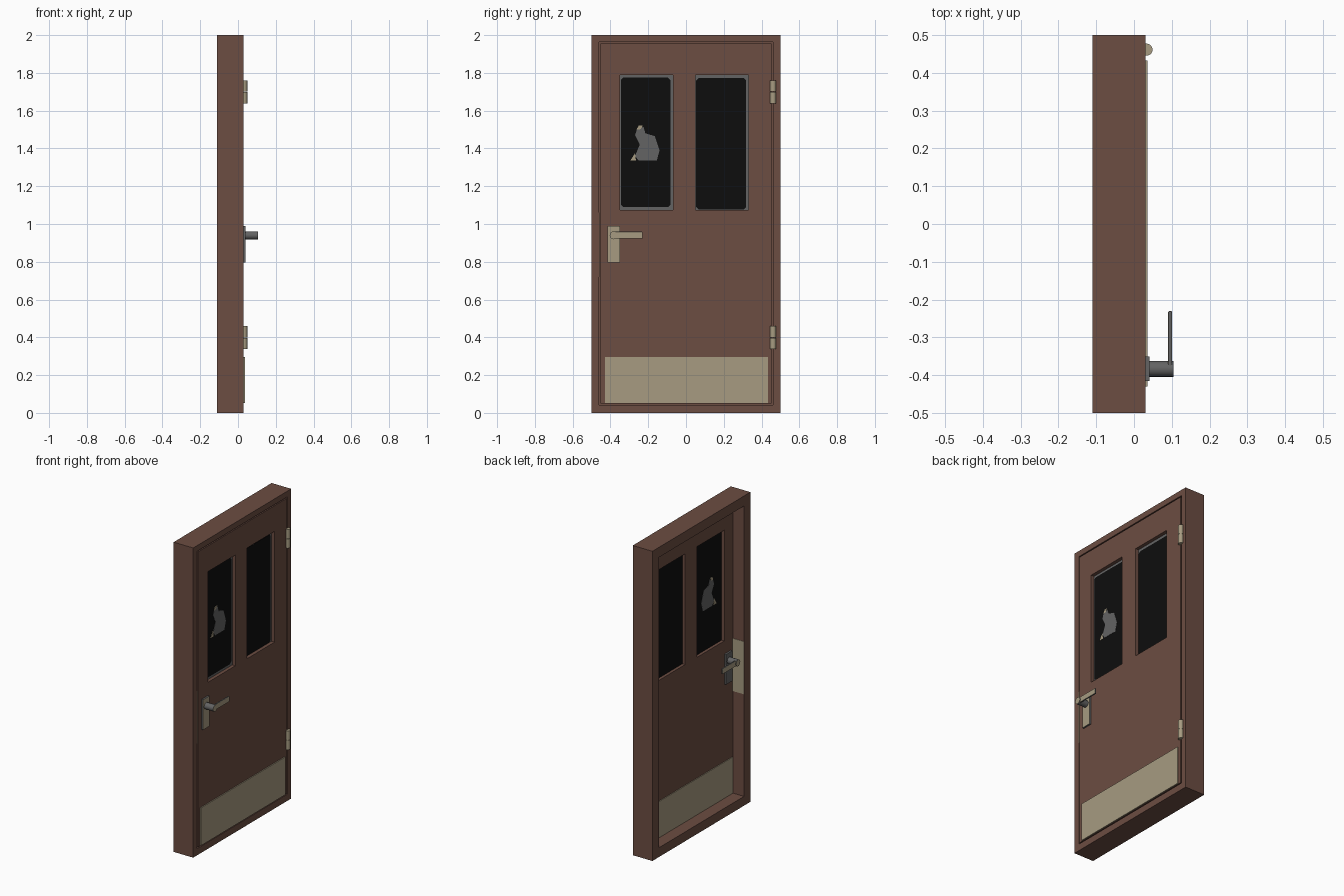
import bpy, bmesh, math
from mathutils import Matrix, Vector

if "Cube" in bpy.data.objects:
    bpy.data.objects.remove(bpy.data.objects["Cube"])


def mat(name, r, g, b):
    m = bpy.data.materials.new(name)
    m.diffuse_color = (r, g, b, 1)
    m.use_nodes = True
    m.node_tree.nodes["Principled BSDF"].inputs["Base Color"].default_value = m.diffuse_color
    return m


BROWN = mat("brown_paint", 0.15, 0.074, 0.054)
CREAM = mat("cream_metal", 0.385, 0.33, 0.22)
GREY = mat("grey_metal", 0.125, 0.125, 0.125)
BLACK = mat("black_glass", 0.004, 0.004, 0.004)


def finish(name, bm, mats, rule=None, smooth=False):
    bmesh.ops.recalc_face_normals(bm, faces=bm.faces)
    bm.normal_update()
    if rule:
        for f in bm.faces:
            f.material_index = rule(f)
    me = bpy.data.meshes.new(name)
    bm.to_mesh(me)
    bm.free()
    for m in mats:
        me.materials.append(m)
    ob = bpy.data.objects.new(name, me)
    bpy.context.collection.objects.link(ob)
    if smooth:
        bpy.context.view_layer.objects.active = ob
        ob.select_set(True)
        bpy.ops.object.shade_smooth_by_angle(angle=math.radians(35))
        ob.select_set(False)
    return ob


def box(name, x, y, z, mats, rule=None, bevel=0):
    bm = bmesh.new()
    bmesh.ops.create_cube(bm, size=1)
    for v in bm.verts:
        v.co = Vector([(a + b) / 2 + c * (b - a) for (a, b), c in zip((x, y, z), v.co)])
    if bevel:
        bmesh.ops.bevel(bm, geom=bm.edges[:], offset=bevel, segments=2, affect='EDGES', profile=0.5)
    return finish(name, bm, mats, rule)


def cylinder(name, centre, radius, depth, axis, mats, rule=None):
    bm = bmesh.new()
    rot = Matrix.Rotation(math.pi / 2, 4, 'Y') if axis == 'X' else Matrix()
    bmesh.ops.create_cone(bm, cap_ends=True, segments=20, radius1=radius, radius2=radius,
                          depth=depth, matrix=Matrix.Translation(centre) @ rot)
    return finish(name, bm, mats, rule, True)


def plate(name, pts, x0, x1, material):
    """Flat outline in y,z given a thickness along x."""
    bm = bmesh.new()
    f = bm.faces.new([bm.verts.new((x0, y, z)) for y, z in pts])
    ext = bmesh.ops.extrude_face_region(bm, geom=[f])
    for v in ext["geom"]:
        if isinstance(v, bmesh.types.BMVert):
            v.co.x = x1
    return finish(name, bm, [material])


# Frame: rebated profile swept round the opening
bm = bmesh.new()
profile = [(0.5, 0, 2, 0.03), (0.5, 0, 2, -0.11), (0.435, 0.06, 1.935, -0.11),
           (0.435, 0.06, 1.935, -0.03), (0.461, 0.043, 1.963, -0.03), (0.461, 0.043, 1.963, 0.03)]
rings = [[bm.verts.new((x, y, z)) for y, z in ((-h, a), (h, a), (h, b), (-h, b))]
         for h, a, b, x in profile]
for i, r in enumerate(rings):
    n = rings[(i + 1) % len(rings)]
    for k in range(4):
        bm.faces.new((r[k], r[(k + 1) % 4], n[(k + 1) % 4], n[k]))
finish("door_frame", bm, [BROWN])

# Door leaf: grid of cells with two window cells left out
ys = [-0.453, -0.35, -0.07, 0.05, 0.33, 0.453]
zs = [0.05, 1.075, 1.79, 1.956]
bm = bmesh.new()
grid = [[bm.verts.new((-0.029, y, z)) for z in zs] for y in ys]
for i in range(5):
    for j in range(3):
        if not (j == 1 and i in (1, 3)):
            bm.faces.new((grid[i][j], grid[i + 1][j], grid[i + 1][j + 1], grid[i][j + 1]))
ext = bmesh.ops.extrude_face_region(bm, geom=bm.faces[:])
for v in ext["geom"]:
    if isinstance(v, bmesh.types.BMVert):
        v.co.x = 0.03
finish("door_leaf", bm, [BROWN])


def chipped(y0, y1, z0, z1, c=0.012):
    return [(y0 + c, z0), (y1 - c, z0), (y1, z0 + c), (y1, z1 - c),
            (y1 - c, z1), (y0 + c, z1), (y0, z1 - c), (y0, z0 + c)]


# Window panes: grey rim with dark glass plates on both sides
for side, y0, y1, inner in (("left", -0.35, -0.07, (-0.345, -0.083, 1.09, 1.775)),
                            ("right", 0.05, 0.33, (0.054, 0.318, 1.077, 1.772))):
    box(side + "_pane", (-0.008, 0.008), (y0, y1), (1.075, 1.79), [GREY])
    plate(side + "_dark_glass_front", chipped(*inner), 0.008, 0.010, BLACK)
    plate(side + "_dark_glass_back", chipped(y0, y1, 1.075, 1.79, 0.002), -0.010, -0.008, BLACK)

# Broken patch in the left window, with two pale chips
patch = [(-0.26, 1.50), (-0.225, 1.515), (-0.215, 1.48), (-0.165, 1.465), (-0.14, 1.39),
         (-0.155, 1.335), (-0.25, 1.335), (-0.27, 1.36), (-0.245, 1.42), (-0.27, 1.47)]
chips = ([(-0.262, 1.50), (-0.24, 1.502), (-0.228, 1.522), (-0.25, 1.522)],
         [(-0.295, 1.335), (-0.265, 1.335), (-0.27, 1.375)])
for s, label in ((1, "front"), (-1, "back")):
    plate("broken_patch_" + label, patch, s * 0.010, s * 0.0115, GREY)
    for i, c in enumerate(chips):
        plate(f"glass_chip_{label}_{i}", c, s * 0.010, s * 0.012, CREAM)

# Kick plates
box("kick_plate_front", (0.03, 0.036), (-0.43, 0.433), (0.052, 0.296), [CREAM])
box("kick_plate_back", (-0.034, -0.029), (-0.43, 0.43), (0.062, 0.296), [CREAM])


# Handles: cream on the broad outward faces, grey on the sides
def outward(f):
    return 0 if abs(f.normal.x) > 0.6 else 1


for s, label in ((1, "front"), (-1, "back")):
    def span(a, b):
        return (a, b) if s > 0 else (-b, -a)
    face = CREAM if s > 0 else GREY
    box("handle_plate_" + label, span(0.029, 0.041), (-0.415, -0.35), (0.795, 0.99), [face, GREY], outward)
    cylinder("handle_spindle_" + label, (s * 0.0725, -0.383, 0.94), 0.021, 0.065, 'X',
             [CREAM, GREY], outward)
    box("handle_lever_" + label, span(0.090, 0.101), (-0.383, -0.23), (0.923, 0.959),
        [CREAM, GREY], outward, 0.004)

# Strike plates on the lock-side jamb
box("strike_plate_back", (-0.11, -0.03), (-0.436, -0.433), (0.72, 1.06), [CREAM])
box("strike_plate_front", (-0.03, 0.03), (-0.462, -0.458), (0.72, 1.06), [CREAM])

# Hinges: two knuckles each
for label, zc in (("upper", 1.70), ("lower", 0.398)):
    for k, dz in (("top", 0.031), ("bottom", -0.031)):
        cylinder(f"hinge_{label}_{k}", (0.033, 0.461, zc + dz), 0.016, 0.06, 'Z', [CREAM])
